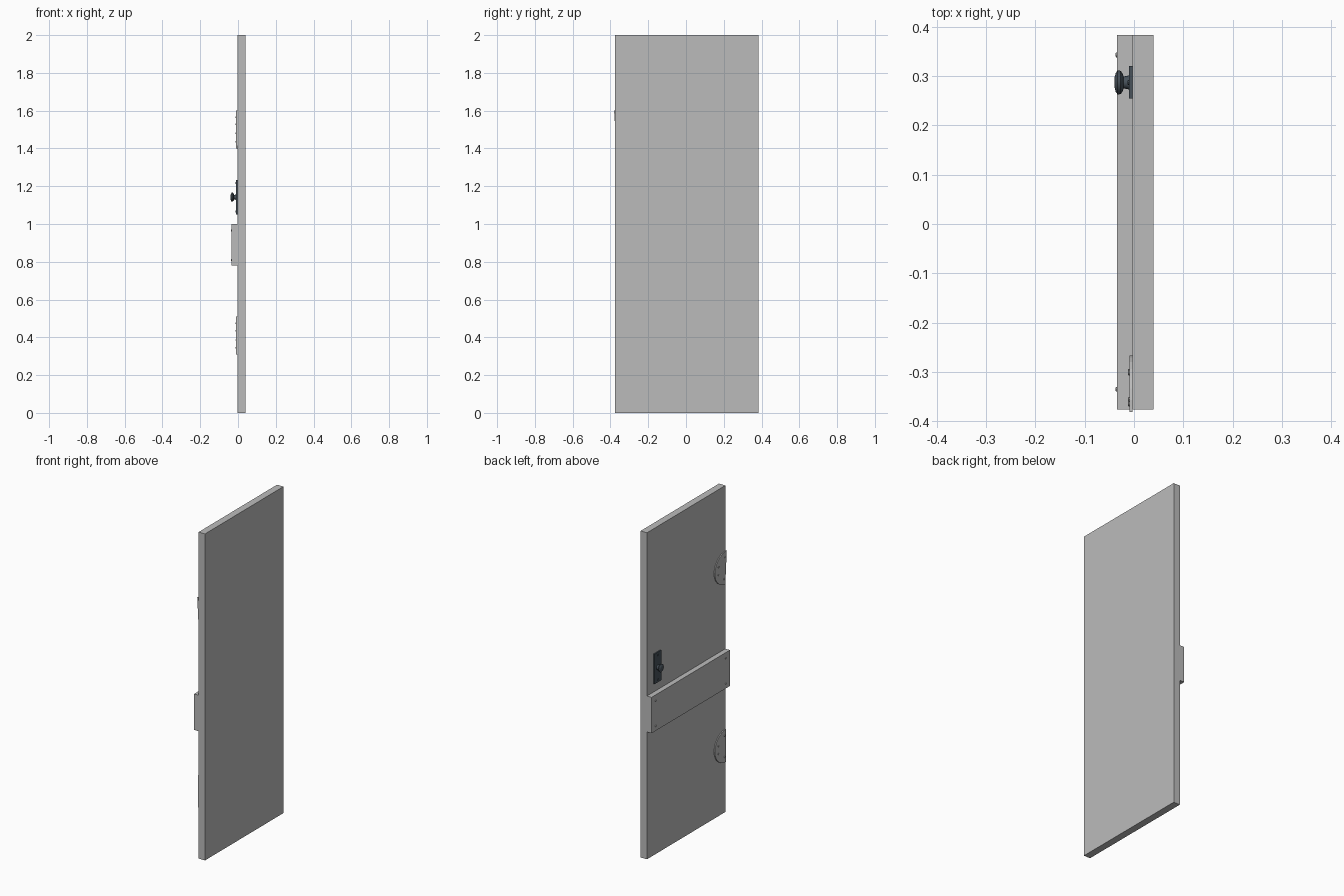
import bpy, bmesh, math
from mathutils import Matrix, Vector

old = bpy.data.objects.get("Cube")
if old:
    bpy.data.objects.remove(old, do_unlink=True)


def material(name, rgb):
    m = bpy.data.materials.new(name)
    m.use_nodes = True
    m.diffuse_color = (*rgb, 1)
    m.node_tree.nodes["Principled BSDF"].inputs["Base Color"].default_value = (*rgb, 1)
    return m


GREY = material("plain grey", (0.5, 0.5, 0.5))
IRON = material("dark iron", (0.065, 0.085, 0.105))
FACE = -0.0035   # x of the panel face that carries the fittings


def finish(name, bm, mat):
    bmesh.ops.recalc_face_normals(bm, faces=bm.faces)
    me = bpy.data.meshes.new(name)
    bm.to_mesh(me)
    bm.free()
    me.materials.append(mat)
    ob = bpy.data.objects.new(name, me)
    bpy.context.scene.collection.objects.link(ob)
    return ob


def box(name, lo, hi, mat):
    bm = bmesh.new()
    lo, hi = Vector(lo), Vector(hi)
    size = Matrix.Diagonal((*(hi - lo), 1))
    bmesh.ops.create_cube(bm, size=1, matrix=Matrix.Translation((lo + hi) / 2) @ size)
    return finish(name, bm, mat)


def lathe(name, profile, y, z, mat, sides):
    """Spin (x, radius) points around a line along x."""
    bm = bmesh.new()
    rings = []
    for x, r in profile:
        angles = [math.tau * i / sides for i in range(sides)]
        rings.append([bm.verts.new((x, y + r * math.cos(a), z + r * math.sin(a))) for a in angles])
    for a, b in zip(rings, rings[1:]):
        for i in range(sides):
            j = (i + 1) % sides
            bm.faces.new((a[i], a[j], b[j], b[i]))
    bm.faces.new(rings[0])
    bm.faces.new(rings[-1])
    return finish(name, bm, mat)


def nail(name, x, y, z, mat, r=0.005):
    # low domed head standing on the surface at x
    profile = [(x + 0.001, r), (x - 0.0015, r), (x - 0.003, r * 0.6)]
    return lathe(name, profile, y, z, mat, 8)


def hinge(name, z, tilt):
    """Half-oval plate with nails, turned slightly in its own plane."""
    turn = Matrix.Rotation(tilt, 3, 'X')
    centre = Vector((0, -0.374, z))
    thick = 0.006
    bm = bmesh.new()
    steps = 14
    rim = []
    for i in range(steps + 1):
        a = math.pi * (i / steps - 0.5)
        p = Vector((FACE, 0.108 * math.cos(a), 0.1 * math.sin(a)))
        rim.append(bm.verts.new(centre + turn @ p))
    face = bm.faces.new(rim)
    ext = bmesh.ops.extrude_face_region(bm, geom=[face])["geom"]
    bmesh.ops.translate(bm, vec=(-thick, 0, 0),
                        verts=[v for v in ext if isinstance(v, bmesh.types.BMVert)])
    finish(name + "_plate", bm, GREY)
    spots = [(dy, s * dz) for dy, dz in ((0.014, 0.065), (0.074, 0.024)) for s in (-1, 1)]
    for i, (dy, dz) in enumerate(spots):
        p = centre + turn @ Vector((0, dy, dz))
        nail(f"{name}_nail_{i + 1}", FACE - thick, p.y, p.z, GREY)


# Door panel and cross board
box("door_panel", (FACE, -0.376, 0), (0.0395, 0.383, 2), GREY)
box("cross_board", (-0.0345, -0.376, 0.78), (FACE, 0.383, 1), GREY)
for side, y in (("left", 0.343), ("right", -0.335)):
    for level, z in (("lower", 0.81), ("upper", 0.965)):
        nail(f"board_nail_{level}_{side}", -0.0345, y, z, GREY)

# Hinges, the upper one hanging slightly askew
hinge("upper_hinge", 1.5, math.radians(4))
hinge("lower_hinge", 0.41, 0)

# Handle plate, its nails and the knob
KY, KZ = 0.287, 1.142
box("handle_plate", (-0.0105, KY - 0.033, KZ - 0.092), (FACE, KY + 0.033, KZ + 0.092), IRON)
for i, s in enumerate((-1, 1)):
    nail(f"handle_nail_{i + 1}", -0.0105, KY, KZ + s * 0.075, IRON)
knob = lathe("door_knob", [(-0.009, 0.015), (-0.013, 0.0135), (-0.021, 0.012),
                           (-0.023, 0.018), (-0.027, 0.0235), (-0.033, 0.0245),
                           (-0.037, 0.019), (-0.0395, 0.01)], KY, KZ, IRON, 16)
bpy.context.view_layer.objects.active = knob
knob.select_set(True)
bpy.ops.object.shade_smooth_by_angle(angle=math.radians(40))
knob.select_set(False)
